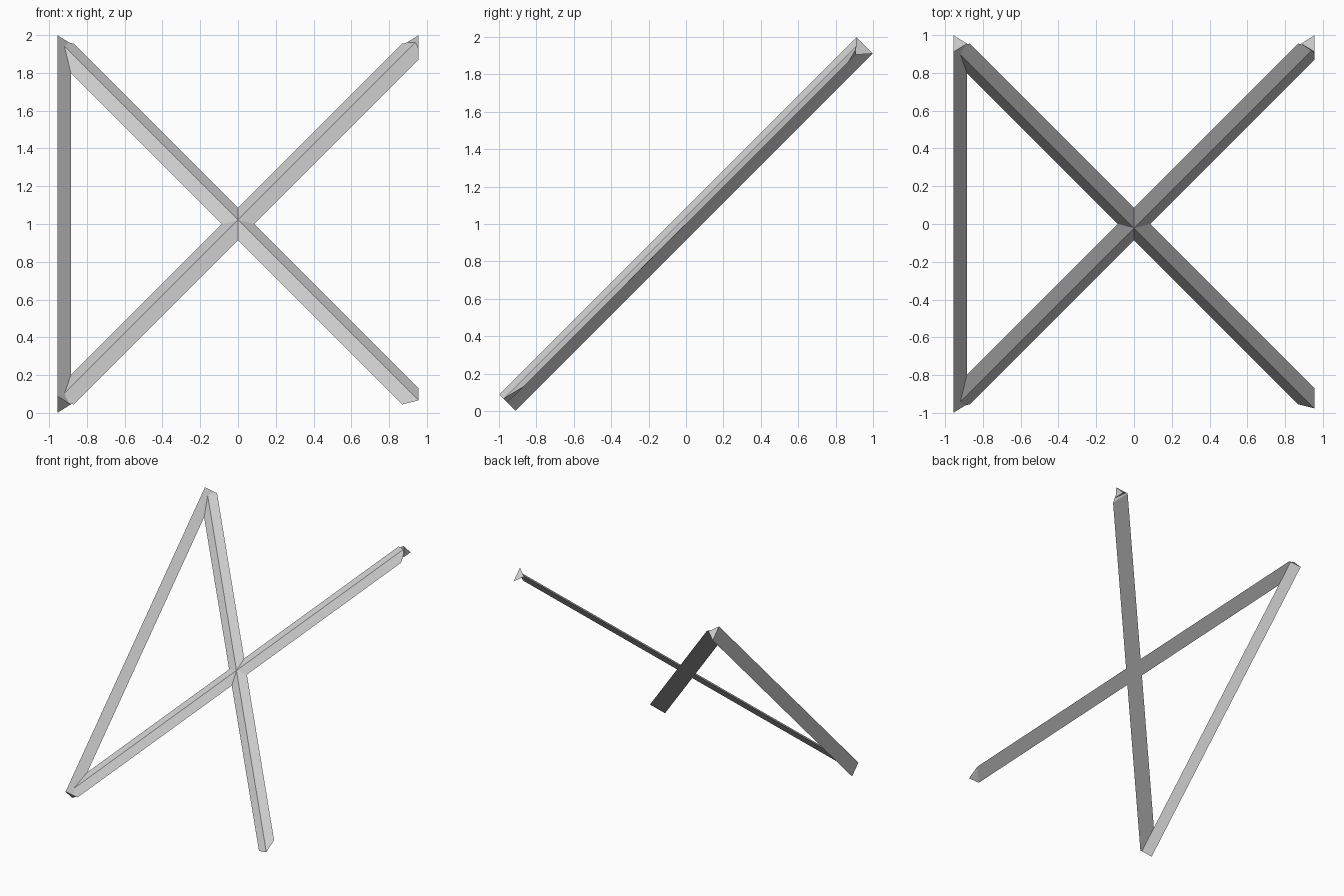
import bpy
import bmesh
from math import sqrt

cube = bpy.data.objects.get("Cube")
if cube:
    bpy.data.objects.remove(cube, do_unlink=True)

mat = bpy.data.materials.new("light_gray")
mat.use_nodes = True
color = (0.6, 0.6, 0.6, 1)
mat.diffuse_color = color
mat.node_tree.nodes["Principled BSDF"].inputs["Base Color"].default_value = color

EDGE = 0.955      # half size of the frame
INSET = 0.87      # where the flat base of a brace is cut
RIDGE = 0.03      # ridge height of the crossing braces
HALF = 0.062      # half width of the side rail
DEPTH = 0.07      # depth of the side rail


def on_plane(x, s, n):
    """Point on the sloping frame: x across, s up the slope, n off its front."""
    k = n / sqrt(2)
    return (x, s - k, 1 + s + k)


def hull(name, points):
    """Convex flat-faced solid around a few points."""
    bm = bmesh.new()
    for p in points:
        bm.verts.new(on_plane(*p))
    bmesh.ops.convex_hull(bm, input=bm.verts)
    bmesh.ops.dissolve_limit(bm, angle_limit=0.01, verts=bm.verts, edges=bm.edges)
    bmesh.ops.recalc_face_normals(bm, faces=bm.faces)
    mesh = bpy.data.meshes.new(name)
    bm.to_mesh(mesh)
    bm.free()
    mesh.materials.append(mat)
    ob = bpy.data.objects.new(name, mesh)
    bpy.context.collection.objects.link(ob)
    return ob


# Crossing braces: shallow triangular bars with skewed ends
brace_end = [(EDGE, INSET, 0), (INSET, EDGE, 0), (EDGE, EDGE, RIDGE)]
for name, side in (("rising_brace", 1), ("falling_brace", -1)):
    hull(name, [(x * end * side, s * end, n)
                for end in (-1, 1) for x, s, n in brace_end])

# Side rail: triangular bar with its flat face outward
hull("side_rail", [p for end in (-EDGE, EDGE)
                   for p in ((-EDGE, end, HALF), (-EDGE, end, -HALF),
                             (DEPTH - EDGE, end, 0))])

# Small pointed cap on the free upper corner
hull("corner_cap", [(EDGE, EDGE, HALF), (EDGE, EDGE, -HALF),
                    (EDGE - DEPTH, EDGE, 0), (EDGE, EDGE - 0.05, 0)])
